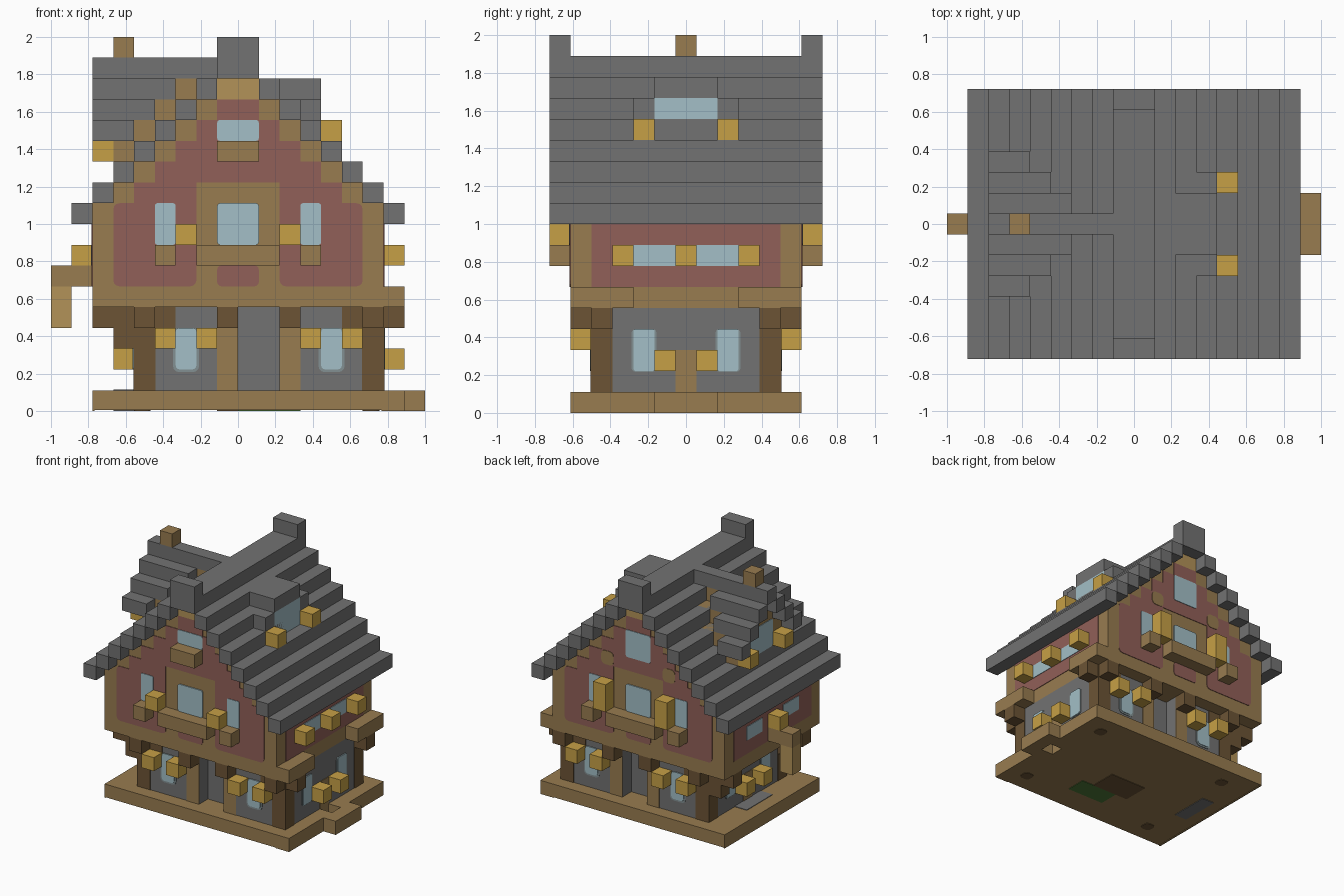
import bpy
import bmesh

U = 1 / 9        # one building block
T = 0.04         # painted plate thickness, in blocks

cube = bpy.data.objects.get("Cube")
if cube:
    bpy.data.objects.remove(cube, do_unlink=True)


def material(name, rgb):
    lin = [((c / 255 + 0.055) / 1.055) ** 2.4 for c in rgb] + [1]
    m = bpy.data.materials.new(name)
    m.use_nodes = True
    m.diffuse_color = lin
    bsdf = m.node_tree.nodes["Principled BSDF"]
    bsdf.inputs["Base Color"].default_value = lin
    bsdf.inputs["Roughness"].default_value = 0.9
    return m


SLATE = material("slate grey", (114, 114, 114))
WOOD = material("brown wood", (152, 124, 80))
DARK = material("dark wood", (108, 84, 53))
TAN = material("light wood", (178, 146, 88))
RED = material("red plaster", (145, 96, 88))
GOLD = material("lantern gold", (198, 160, 70))
GLASS = material("pale blue glass", (163, 191, 199))
FRAME = material("window frame grey", (130, 144, 146))
GREEN = material("green floor", (78, 120, 55))


def part(name, mat, boxes, round_axis=None, radius=0.2):
    """One object from boxes given as (x, y, z) ranges in blocks."""
    bm = bmesh.new()
    for ranges in boxes:
        lo = [min(r) * U for r in ranges]
        hi = [max(r) * U for r in ranges]
        made = bmesh.ops.create_cube(bm, size=1)["verts"]
        for v in made:
            v.co = [hi[i] if v.co[i] > 0 else lo[i] for i in range(3)]
        if round_axis is not None:
            edges = {e for v in made for e in v.link_edges
                     if abs(e.verts[0].co[round_axis] - e.verts[1].co[round_axis]) > 1e-5}
            bmesh.ops.bevel(bm, geom=list(edges), offset=radius * U, segments=3,
                            profile=0.5, affect='EDGES')
    bmesh.ops.recalc_face_normals(bm, faces=bm.faces)
    mesh = bpy.data.meshes.new(name)
    bm.to_mesh(mesh)
    bm.free()
    mesh.materials.append(mat)
    obj = bpy.data.objects.new(name, mesh)
    bpy.context.collection.objects.link(obj)
    return obj


def sym(a, b):
    """A range and its mirror image."""
    return [(a, b), (-b, -a)]


def layer(wall, side, n=1):
    """Range of a thin plate on the wall at +-wall."""
    return (side * wall, side * (wall + n * T))


# Ground slab with a small step and a drain hole
part("base_slab", WOOD, [((-7, 7), (-5.5, 5.5), (T, 1)), ((8, 9), (-1.5, 1.5), (0, 1))]
     + [((7, 8), y, (0, 1)) for y in sym(0.5, 5.5)])
part("side_paving", SLATE, [((-6, -5), (-1.5, 1.5), z) for z in [(0, T * 2), (1, 1 + T)]])
part("rug_underside", GREEN, [((0, 3), (-3.5, -2), (0, T * 2))])
part("hearth_underside", DARK, [((-1, 2), (-2, 0), (0, T * 2))])
part("base_rim", WOOD, [(x, (-5.5, 5.5), (0, T)) for x in [(-7, -6.9), (6.9, 7)]])

# Lower storey with recessed doorways
part("lower_core", SLATE, [((-5, 7), (-3.5, 3.5), (1, 5))])
part("lower_walls", SLATE, [(x, y, (1, 5)) for x in [(-5, 0), (2, 7)] for y in sym(3.5, 4.5)])
part("corner_posts", DARK, [((x - T, x + 1 + T), (s * 3.5, s * (4.5 + T)), (1, 5))
                            for x in (-5, 6) for s in (-1, 1)])
part("post_feet", DARK, [((x, x + 0.8), (s * 3.6, s * 4.4), (0, T * 2))
                         for x in (-5, 6) for s in (-1, 1)], round_axis=2, radius=0.25)

for side, label in ((-1, "front"), (1, "back")):
    wall = layer(4.5, side)
    out = (side * 4.5, side * 5.5)
    part(label + "_door_studs", WOOD, [((x, x + 1), wall, (1, 4)) for x in (-1, 2)])
    part(label + "_wall_braces", DARK, [((x, x + 1), wall, (4, 5)) for x in (-4, 5)])
    part(label + "_joist_ends", DARK, [((x, x + 1), out, (4, 5)) for x in (-5, -1, 2, 6)])
    part(label + "_lower_window_frames", FRAME,
         [((x - 0.13, x + 1.13), wall, (1.87, 4)) for x in (-3, 4)], 1, 0.3)
    part(label + "_lower_windows", GLASS,
         [((x, x + 1), layer(4.5, side, 2), (2, 4)) for x in (-3, 4)], 1)
    part(label + "_lower_lanterns", GOLD, [((x, x + 1), out, (3, 4)) for x in (-4, -2, 3, 5)])

for side, wall, label in ((1, 7, "left"), (-1, 5, "right")):
    part(label + "_lower_window_frames", FRAME,
         [(layer(wall, side), y, (1.95, 4)) for y in sym(1.4, 2.6)], 0)
    part(label + "_lower_windows", GLASS,
         [(layer(wall, side, 2), y, (2, 4)) for y in sym(1.5, 2.5)], 0, 0.1)
    part(label + "_lower_stud", WOOD, [(layer(wall, side), (-0.5, 0.5), (1, 3))])
    out = (side * wall, side * (wall + 1))
    part(label + "_lower_lanterns", GOLD, [(out, y, (2, 3)) for y in sym(0.5, 1.5)])

# Brackets carrying the overhang
part("left_brackets", DARK, [((7, 8), y, (4, 5)) for y in sym(3.5, 4.5)])
part("right_brackets", DARK, [(x, y, z) for y in sym(3.5, 4.5)
                              for x, z in [((-6, -5), (3, 5)), ((-7, -6), (4, 5))]])

# Upper storey and stepped gable
part("upper_body", WOOD, [((-7, 7), (-5.5, 5.5), (5, 10))]
     + [((k - 7, 7 - k), (-5.5, 5.5), (9 + k, 10 + k)) for k in range(1, 7)])
part("side_shelves", WOOD, [((7, 8), y, (5, 6)) for y in sym(2.5, 5.5)])

for side, label in ((-1, "front"), (1, "back")):
    wall = layer(5.5, side)
    paint = layer(5.5, side, 2)
    out = (side * 5.5, side * 6.5)
    front = side < 0
    part(label + "_low_panels", RED, [(x, wall, (6, 10)) for x in sym(2, 6)], 1, 0.3)
    part(label + "_mid_panel", RED, [((-1, 1), wall, (6, 7))], 1)
    part(label + "_gable_panels", RED, [(x, wall, (9.6, 11)) for x in sym(2, 5)]
         + [((k - 6, 6 - k), wall, (9 + k, 10 + k)) for k in range(2, 6)])
    part(label + "_windows", GLASS, [(x, paint, (8, 10)) for x in sym(3, 4) + [(-1, 1)]]
         + [((-1, 1), paint, (13 if front else 12, 14))], 1, 0.12)
    part(label + "_balcony", WOOD, [(x, out, (7, 8)) for x in sym(3, 4) + [(-2, 2)]])
    part(label + "_lanterns", GOLD, [(x, out, (8, 9 if front else 10)) for x in sym(2, 3)])
    part(label + "_gable_cap", TAN, [((-1, 1), wall, (15, 16))])
part("front_window_box", WOOD, [((-1, 1), (-6.5, -5.5), (12, 13))])
part("back_gable_studs", WOOD, [(x, layer(5.5, 1, 2), (11, 12)) for x in sym(2, 3)], 1, 0.3)

# Upper side walls
for side, label in ((1, "left"), (-1, "right")):
    panes = sym(0.5, 2.5) if side > 0 else sym(1.2, 3)
    lamps = sym(2.5, 3.5) if side > 0 else []
    part(label + "_panel", RED, [(layer(7, side), (-4.5, 4.5), (6, 9))])
    part(label + "_windows", GLASS, [(layer(7, side, 2), y, (7, 8)) for y in panes])
    part(label + "_lanterns", GOLD, [((side * 7, side * 8), y, (7, 8))
                                     for y in lamps + [(-0.5, 0.5)]])

# Hanging sign on its arm
part("sign_arm", WOOD, [((-9, -7), (-0.5, 0.5), (6, 7))])
part("hanging_sign", TAN, [((-9, -8), (-0.5, 0.5), (4, 6))])

# Stepped main roof
part("main_roof", SLATE, [(x, (-6.5, 6.5), (9 + k, 10 + k))
                          for k in range(7) for x in sym(7 - k, 8 - k)])
part("ridge", SLATE, [((-1, 1), (-6.5, 6.5), (16, 17))]
     + [((-1, 1), y, (17, 18)) for y in sym(5.5, 6.5)])

# Small dormer
part("small_dormer_roof", SLATE, [((1, 4), (-1.5, 1.5), (15, 16))]
     + [((2, 4), y, (13, 15)) for y in sym(1.5, 2.5)])
part("small_dormer_window", GLASS, [((2, 4), (-1.5, 1.5), (13, 15))])
part("small_dormer_lanterns", GOLD, [((4, 5), y, (13, 14)) for y in sym(1.5, 2.5)])

# Large gabled dormer with chimney
part("large_dormer_roof", SLATE, [((-7, -1), (-0.5, 0.5), (16, 17))]
     + [((-7, k - 5), y, (13 + k, 14 + k)) for k in range(3) for y in sym(2.5 - k, 3.5 - k)])
part("large_dormer_wall", WOOD, [((-6, -2), (k - 2.5, 2.5 - k), (12, 14 + k))
                                 for k in range(3)])
part("large_dormer_window", GLASS, [(layer(6, -1), (-1.5, 1.5), (12, 14))], 0)
part("large_dormer_lanterns", GOLD, [((-7, -6), y, (12, 13)) for y in sym(1.5, 2.5)])
part("chimney", WOOD, [((-6, -5), (-0.5, 0.5), (17, 18))])
